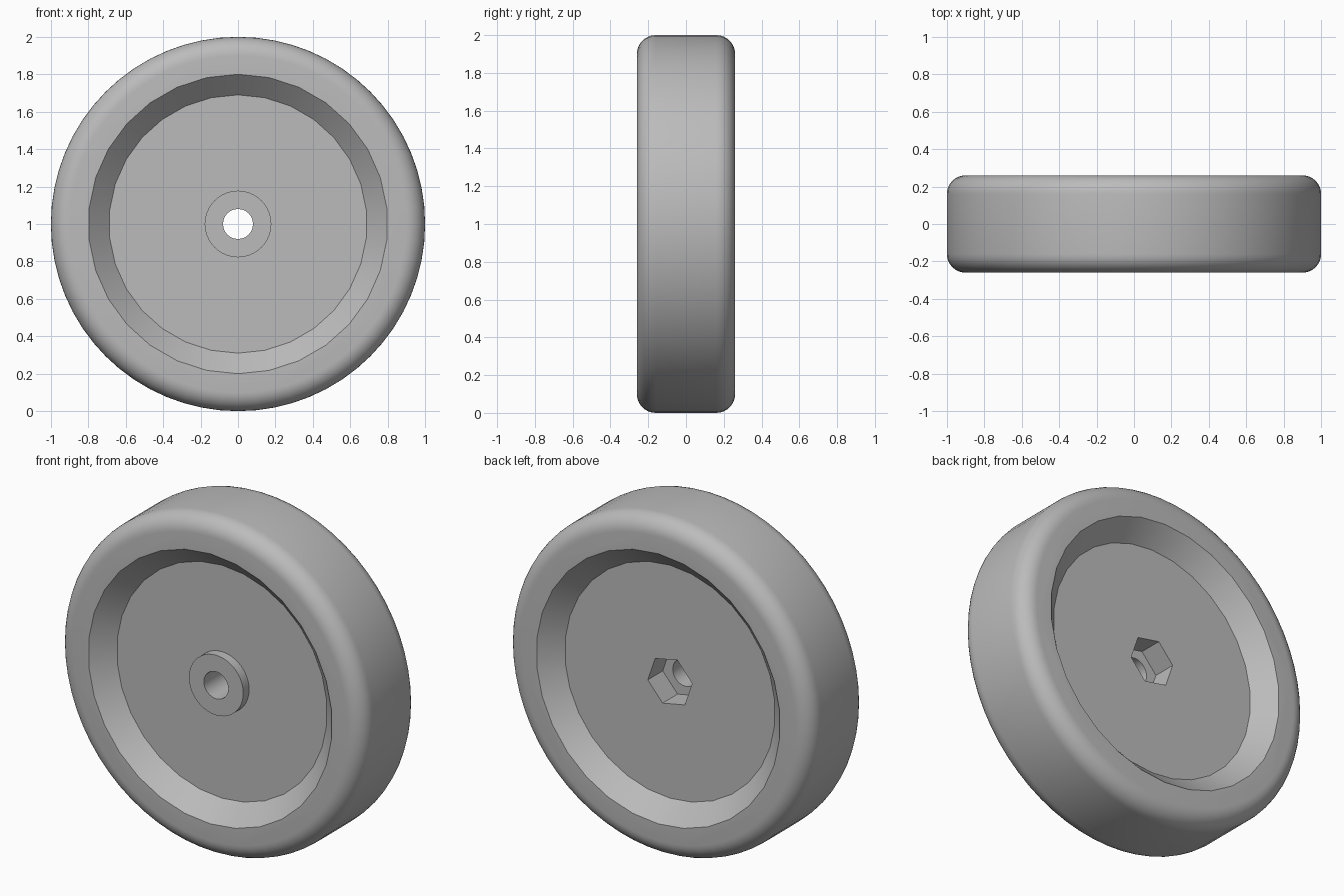
import bpy
import math

cube = bpy.data.objects.get("Cube")
if cube:
    bpy.data.objects.remove(cube, do_unlink=True)

grey = bpy.data.materials.new("plain_grey")
grey.use_nodes = True
colour = (0.5, 0.5, 0.5, 1)
grey.diffuse_color = colour
grey.node_tree.nodes["Principled BSDF"].inputs["Base Color"].default_value = colour

HALF = 0.26    # half width of the tread
FLOOR = 0.15   # distance of each web face from the centre plane


def disc(name, sides, r_front, r_back, y_front, y_back, spin=0.0):
    """Cone or cylinder along y, centred on the axle; spin turns it about y."""
    bpy.ops.mesh.primitive_cone_add(
        vertices=sides, radius1=r_back, radius2=r_front, depth=y_back - y_front)
    obj = bpy.context.object
    obj.name = name
    obj.data.materials.append(grey)
    obj.rotation_euler = (0, 0, spin)
    bpy.ops.object.transform_apply(location=False, rotation=True, scale=False)
    obj.rotation_euler = (math.pi / 2, 0, 0)
    obj.location = (0, (y_front + y_back) / 2, 1)
    bpy.ops.object.transform_apply(location=True, rotation=True, scale=False)
    return obj


def combine(target, other, operation):
    other.hide_render = True
    other.hide_set(True)
    mod = target.modifiers.new(other.name, 'BOOLEAN')
    mod.operation = operation
    mod.solver = 'EXACT'
    mod.object = other


# Solid wheel with rounded shoulders
wheel = disc("wheel", 64, 1, 1, -HALF, HALF)
bevel = wheel.modifiers.new("rounded_shoulders", 'BEVEL')
bevel.width = 0.1
bevel.segments = 8
bevel.limit_method = 'ANGLE'
bevel.angle_limit = math.radians(60)

# Tapered dish on both sides, running slightly past the faces for a clean cut
EXTRA = 0.02
slope = (0.8 - 0.69) / (HALF - FLOOR)
R_OUT = 0.8 + slope * EXTRA
helpers = [
    (disc("front_dish_cutter", 30, R_OUT, 0.69, -HALF - EXTRA, -FLOOR), 'DIFFERENCE'),
    (disc("back_dish_cutter", 30, 0.69, R_OUT, FLOOR, HALF + EXTRA), 'DIFFERENCE'),
    # Hub boss, axle hole and hexagonal nut pocket
    (disc("hub_boss", 40, 0.178, 0.178, -0.205, -0.1), 'UNION'),
    (disc("axle_hole_cutter", 32, 0.08, 0.08, -0.4, 0.4), 'DIFFERENCE'),
    (disc("nut_pocket_cutter", 6, 0.148, 0.148, 0.01, 0.4, math.radians(19)), 'DIFFERENCE'),
]
for helper, operation in helpers:
    combine(wheel, helper, operation)

# Bake the shape, drop the helpers and shade
bpy.ops.object.select_all(action='DESELECT')
wheel.select_set(True)
bpy.context.view_layer.objects.active = wheel
for mod in list(wheel.modifiers):
    bpy.ops.object.modifier_apply(modifier=mod.name)
for helper, _ in helpers:
    bpy.data.objects.remove(helper, do_unlink=True)
bpy.ops.object.shade_smooth_by_angle(angle=math.radians(30))
